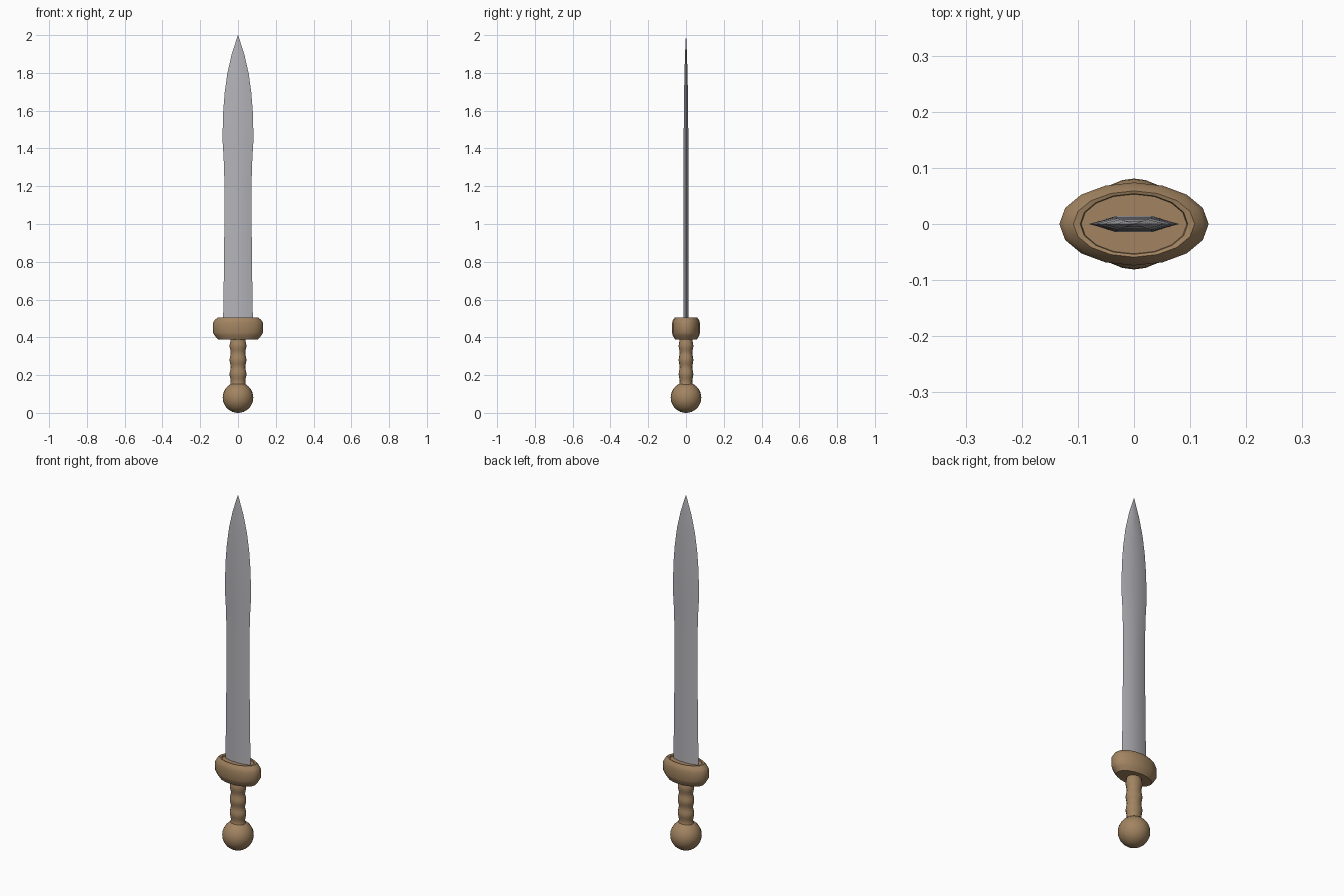
import bpy, bmesh, math

if "Cube" in bpy.data.objects:
    bpy.data.objects.remove(bpy.data.objects["Cube"])


def material(name, rgb):
    m = bpy.data.materials.new(name)
    m.diffuse_color = (*rgb, 1)
    m.use_nodes = True
    m.node_tree.nodes["Principled BSDF"].inputs["Base Color"].default_value = m.diffuse_color
    return m


steel = material("steel", (0.46, 0.46, 0.49))
wood = material("tan wood", (0.36, 0.23, 0.12))


def loft(name, rings, mat, angle):
    """Skin a stack of equal-length point rings and cap both ends."""
    bm = bmesh.new()
    vs = [[bm.verts.new(p) for p in r] for r in rings]
    n = len(rings[0])
    for a, b in zip(vs, vs[1:]):
        for i in range(n):
            j = (i + 1) % n
            bm.faces.new((a[i], a[j], b[j], b[i]))
    bm.faces.new(vs[0][::-1])
    bm.faces.new(vs[-1])
    bmesh.ops.remove_doubles(bm, verts=bm.verts, dist=1e-5)
    bmesh.ops.recalc_face_normals(bm, faces=bm.faces)
    me = bpy.data.meshes.new(name)
    bm.to_mesh(me)
    bm.free()
    me.materials.append(mat)
    ob = bpy.data.objects.new(name, me)
    bpy.context.collection.objects.link(ob)
    bpy.context.view_layer.objects.active = ob
    bpy.ops.object.select_all(action='DESELECT')
    ob.select_set(True)
    bpy.ops.object.shade_smooth_by_angle(angle=math.radians(angle))
    return ob


def ellipse(rx, ry, z, n):
    return [(rx * math.cos(2 * math.pi * i / n), ry * math.sin(2 * math.pi * i / n), z)
            for i in range(n)]


# leaf-shaped blade with a flattened hexagonal section
def blade_ring(z, w, t):
    k = 0.43 * w
    return [(w, 0, z), (k, t, z), (-k, t, z), (-w, 0, z), (-k, -t, z), (k, -t, z)]


blade = [(0.48, 0.079, 0.014), (0.65, 0.076, 0.014), (0.9, 0.073, 0.013), (1.2, 0.071, 0.012),
         (1.35, 0.076, 0.012), (1.43, 0.081, 0.012), (1.5, 0.081, 0.012), (1.6, 0.078, 0.011),
         (1.7, 0.070, 0.010), (1.8, 0.056, 0.008), (1.9, 0.033, 0.005), (2.0, 0.0005, 0.0005)]
loft("blade", [blade_ring(*b) for b in blade], steel, 40)

# oval guard with bevelled rims and a shallow seat for the blade
guard = [(0.105, 0.058, 0.388), (0.124, 0.070, 0.41), (0.133, 0.074, 0.425),
         (0.133, 0.074, 0.475), (0.124, 0.070, 0.49), (0.108, 0.059, 0.505),
         (0.096, 0.054, 0.503), (0.094, 0.053, 0.495)]
loft("guard", [ellipse(*g, 16) for g in guard], wood, 35)

# grip with finger swells
steps = 32
grip = []
for i in range(steps + 1):
    z = 0.14 + 0.26 * i / steps
    r = 0.0415 + 0.003 * math.cos(2 * math.pi * (z - 0.355) / 0.075)
    grip.append(ellipse(r, r * 0.87, z, 16))
loft("grip", grip, wood, 50)

# ball pommel
bpy.ops.mesh.primitive_uv_sphere_add(segments=24, ring_count=16, radius=0.081,
                                     location=(0, 0, 0.081))
pommel = bpy.context.object
pommel.name = "pommel"
pommel.data.materials.append(wood)
bpy.ops.object.shade_smooth_by_angle(angle=math.radians(40))
